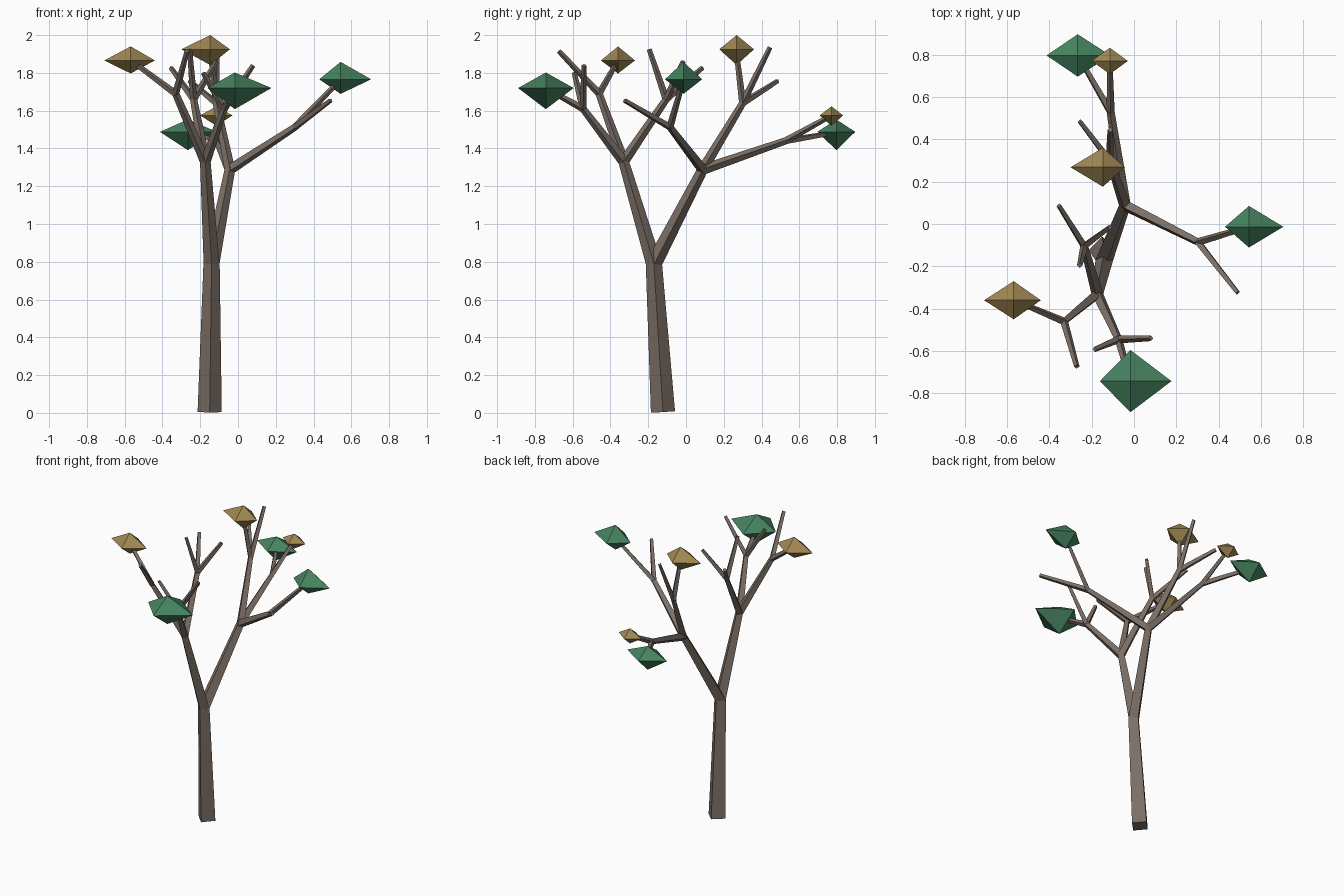
import bpy, bmesh
from mathutils import Vector, Matrix

cube = bpy.data.objects.get("Cube")
if cube:
    bpy.data.objects.remove(cube, do_unlink=True)


def material(name, rgb):
    m = bpy.data.materials.new(name)
    m.use_nodes = True
    m.diffuse_color = (*rgb, 1)
    m.node_tree.nodes["Principled BSDF"].inputs["Base Color"].default_value = (*rgb, 1)
    return m


BARK = material("grey brown bark", (0.20, 0.16, 0.133))
GREEN = material("leaf green", (0.061, 0.223, 0.114))
GOLD = material("leaf gold", (0.345, 0.24, 0.085))


def finish(bm, name, mat):
    bmesh.ops.recalc_face_normals(bm, faces=bm.faces)
    mesh = bpy.data.meshes.new(name)
    bm.to_mesh(mesh)
    bm.free()
    mesh.materials.append(mat)
    obj = bpy.data.objects.new(name, mesh)
    bpy.context.collection.objects.link(obj)
    return obj


def limb(name, start, end, r0, r1):
    """Tapered four-sided limb between two points."""
    a, b = Vector(start), Vector(end)
    turn = Vector((0, 0, 1)).rotation_difference(b - a).to_matrix().to_4x4()
    bm = bmesh.new()
    bmesh.ops.create_cone(bm, cap_ends=True, segments=4, radius1=r0, radius2=r1,
                          depth=(b - a).length,
                          matrix=Matrix.Translation((a + b) / 2) @ turn)
    return finish(bm, name, BARK)


def leaf(name, centre, left, right, depth, down, up, mat):
    """Flattened eight-sided leaf clump, uneven along x and z."""
    c = Vector(centre)
    bm = bmesh.new()
    for offset in ((-left, 0, 0), (right, 0, 0), (0, -depth, 0),
                   (0, depth, 0), (0, 0, -down), (0, 0, up)):
        bm.verts.new(c + Vector(offset))
    bmesh.ops.convex_hull(bm, input=bm.verts)
    return finish(bm, name, mat)


# Trunk and the two main boughs
fork = (-0.14, -0.17, 0.79)
front_fork = (-0.173, -0.33, 1.33)
back_fork = (-0.043, 0.088, 1.288)
limb("trunk", (-0.15, -0.122, 0.005), fork, 0.064, 0.043)
limb("front_bough", fork, front_fork, 0.042, 0.028)
limb("back_bough", fork, back_fork, 0.042, 0.028)

# Each branch: name, bough end, joint, twig ends
branches = [
    ("front_right", front_fork, (-0.33, -0.46, 1.69),
     [(-0.566, -0.36, 1.866), (-0.27, -0.673, 1.915)]),
    ("front_left", front_fork, (-0.073, -0.545, 1.61),
     [(-0.017, -0.744, 1.72), (-0.185, -0.592, 1.80), (0.08, -0.54, 1.84)]),
    ("front_inner", front_fork, (-0.235, -0.105, 1.66),
     [(-0.256, -0.195, 1.925), (-0.355, 0.087, 1.827), (-0.114, -0.015, 1.86)]),
    ("back_left", back_fork, (0.302, -0.085, 1.513),
     [(0.543, -0.013, 1.766), (0.49, -0.325, 1.654)]),
    ("back_upper", back_fork, (-0.115, 0.30, 1.64),
     [(-0.147, 0.265, 1.925), (-0.112, 0.445, 1.935), (-0.256, 0.485, 1.757)]),
    ("back_lower", back_fork, (-0.11, 0.527, 1.44),
     [(-0.115, 0.77, 1.575), (-0.265, 0.796, 1.485)]),
]
for name, base, joint, tips in branches:
    limb(name + "_branch", base, joint, 0.028, 0.019)
    for i, tip in enumerate(tips):
        limb(f"{name}_twig_{i + 1}", joint, tip, 0.019, 0.013)

# Leaf clumps at some twig ends
leaf("front_right_leaf", (-0.568, -0.36, 1.866), 0.14, 0.128, 0.09, 0.069, 0.074, GOLD)
leaf("front_left_leaf", (-0.017, -0.742, 1.72), 0.144, 0.194, 0.147, 0.112, 0.082, GREEN)
leaf("back_left_leaf", (0.543, -0.013, 1.766), 0.113, 0.162, 0.098, 0.077, 0.092, GREEN)
leaf("back_upper_leaf", (-0.147, 0.268, 1.925), 0.153, 0.104, 0.092, 0.083, 0.075, GOLD)
leaf("back_lower_gold_leaf", (-0.114, 0.77, 1.575), 0.087, 0.085, 0.062, 0.055, 0.048, GOLD)
leaf("back_lower_green_leaf", (-0.266, 0.796, 1.488), 0.147, 0.155, 0.1, 0.097, 0.065, GREEN)
